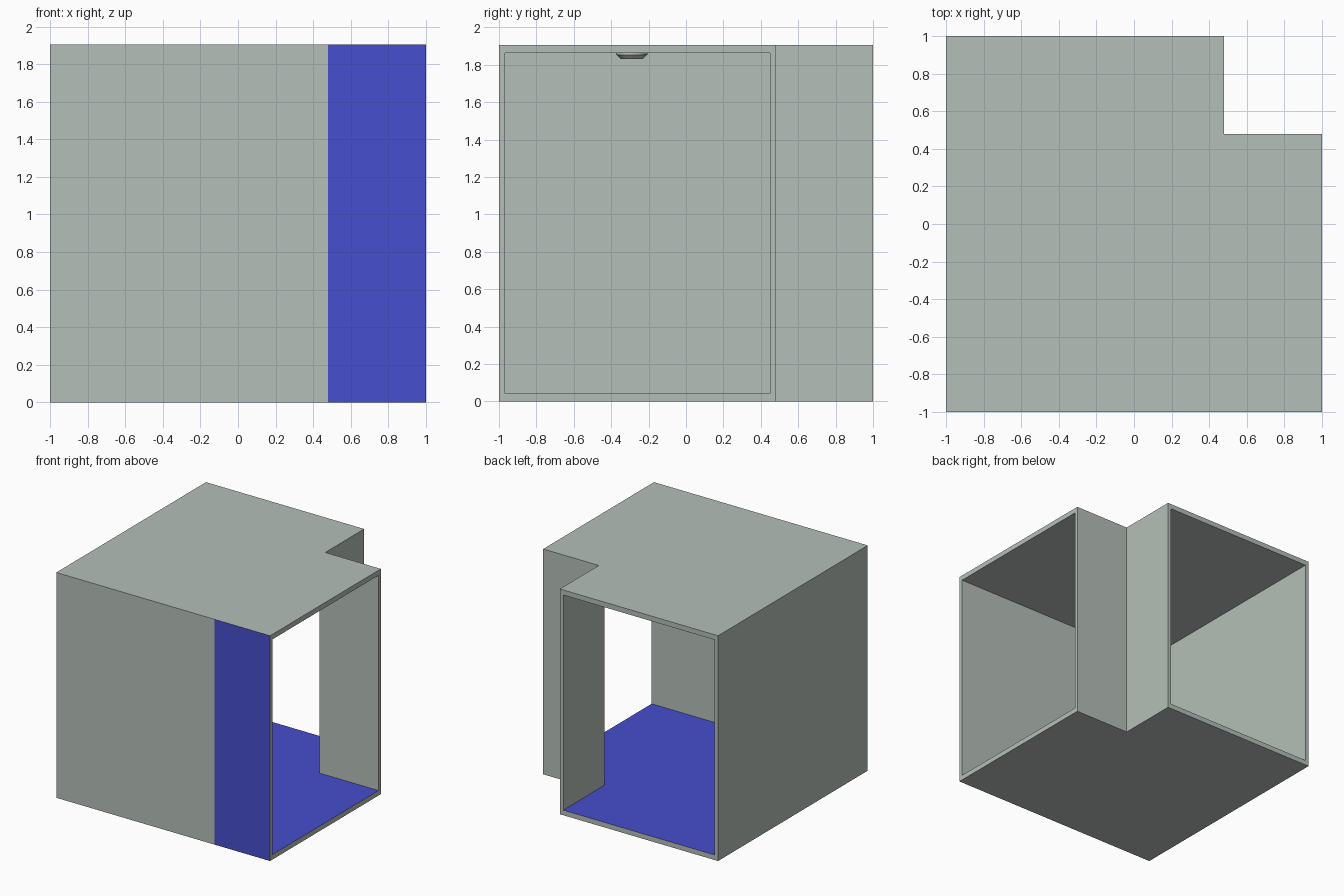
import bpy
import bmesh
from mathutils import Matrix

if "Cube" in bpy.data.objects:
    bpy.data.objects.remove(bpy.data.objects["Cube"], do_unlink=True)

HEIGHT = 1.905
PANEL = 0.043      # floor and top thickness
WALL = 0.032       # upright thickness
NOTCH = 0.48       # inner corner position
IN = 1 - WALL
NIN = NOTCH - WALL


def make_material(name, rgb):
    mat = bpy.data.materials.new(name)
    mat.use_nodes = True
    color = (*rgb, 1)
    mat.diffuse_color = color
    mat.node_tree.nodes["Principled BSDF"].inputs["Base Color"].default_value = color
    return mat


grey = make_material("pale grey", (0.46, 0.52, 0.48))
blue = make_material("strong blue", (0.062, 0.077, 0.61))


def finish(name, bm):
    bmesh.ops.recalc_face_normals(bm, faces=bm.faces)
    bm.normal_update()
    mesh = bpy.data.meshes.new(name)
    bm.to_mesh(mesh)
    bm.free()
    mesh.materials.append(grey)
    mesh.materials.append(blue)
    obj = bpy.data.objects.new(name, mesh)
    bpy.context.collection.objects.link(obj)
    return obj


def prism(name, outline, z0, z1, blue_top=False):
    """Extrude a plan outline upward; the front strip beside the notch is blue."""
    bm = bmesh.new()
    base = bm.faces.new([bm.verts.new((x, y, z0)) for x, y in outline])
    result = bmesh.ops.extrude_face_region(bm, geom=[base], use_keep_orig=True)
    top = [v for v in result["geom"] if isinstance(v, bmesh.types.BMVert)]
    bmesh.ops.translate(bm, verts=top, vec=(0, 0, z1 - z0))
    bmesh.ops.recalc_face_normals(bm, faces=bm.faces)
    bm.normal_update()
    for face in bm.faces:
        mid = face.calc_center_median()
        front_strip = face.normal.y < -0.9 and mid.y < -0.99 and mid.x > NOTCH
        inner_floor = blue_top and face.normal.z > 0.9
        face.material_index = int(front_strip or inner_floor)
    return finish(name, bm)


# Floor and top panels share the notched plan
plan = [(-1, -1), (NOTCH, -1), (1, -1), (1, NOTCH), (NOTCH, NOTCH), (NOTCH, 1), (-1, 1)]
prism("floor_panel", plan, 0, PANEL, blue_top=True)
prism("top_panel", plan, HEIGHT - PANEL, HEIGHT)

# Outer walls: front and left-hand sides in one angled run
outer = [(-1, -1), (NOTCH, -1), (1, -1), (1, -IN), (-IN, -IN), (-IN, 1), (-1, 1)]
prism("outer_walls", outer, PANEL, HEIGHT - PANEL)

# Walls around the notched corner
inner = [(NOTCH, NOTCH), (1, NOTCH), (1, NIN), (NIN, NIN), (NIN, 1), (NOTCH, 1)]
prism("notch_walls", inner, PANEL, HEIGHT - PANEL)

# Small round lamp under the top panel: a rim and a tapered lens
bm = bmesh.new()
ceiling = HEIGHT - PANEL
for low_radius, high_radius, depth, drop in ((0.085, 0.085, 0.01, 0), (0.06, 0.08, 0.02, 0.01)):
    bmesh.ops.create_cone(
        bm, cap_ends=True, segments=24, radius1=low_radius, radius2=high_radius, depth=depth,
        matrix=Matrix.Translation((-0.29, -0.29, ceiling - drop - depth / 2)))
finish("ceiling_lamp", bm)
